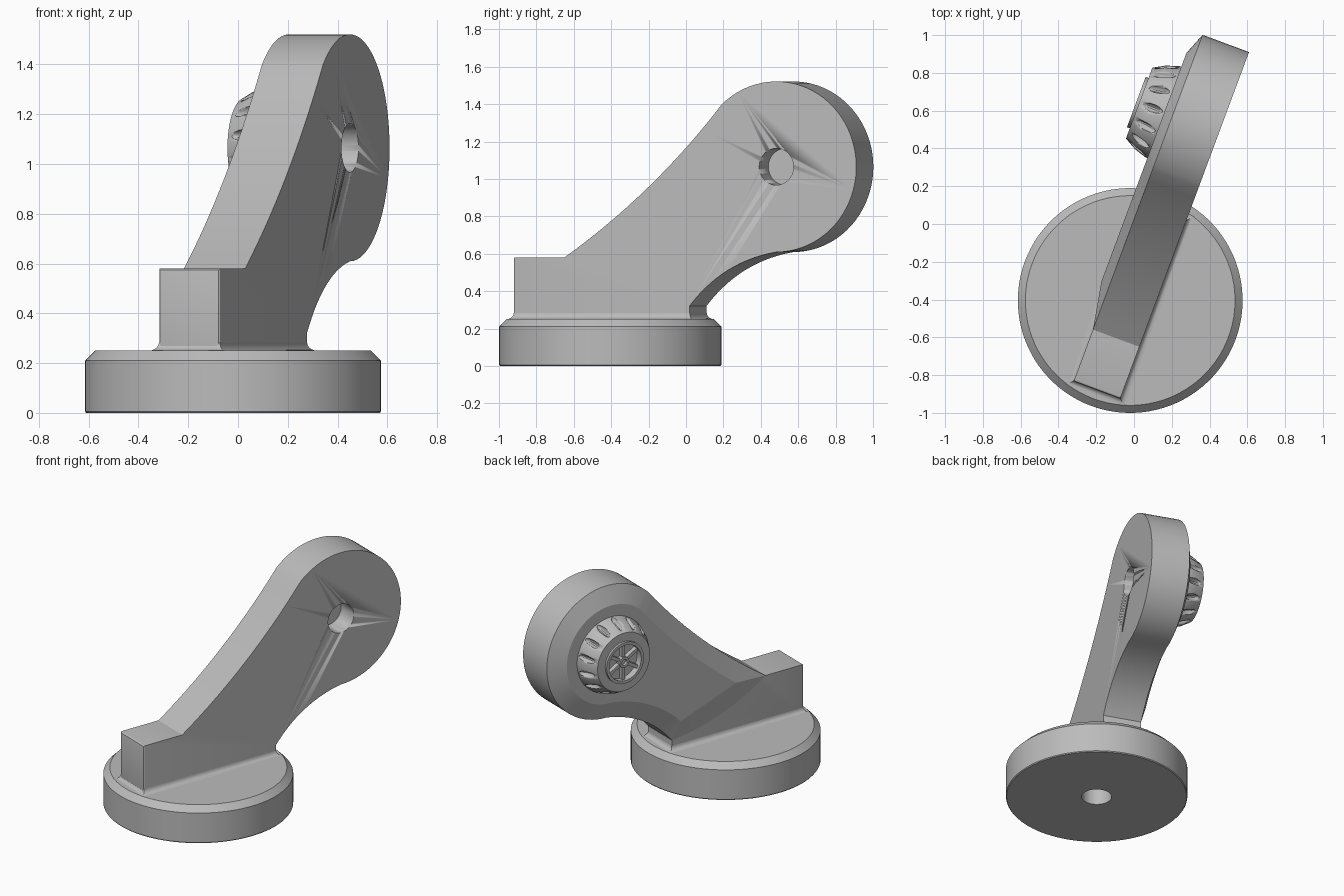
import bpy, bmesh, math
from mathutils import Matrix, Vector

old = bpy.data.objects.get("Cube")
if old:
    bpy.data.objects.remove(old, do_unlink=True)

grey = bpy.data.materials.new("plain grey")
grey.use_nodes = True
COLOUR = (0.5, 0.5, 0.5, 1)
grey.diffuse_color = COLOUR
grey.node_tree.nodes["Principled BSDF"].inputs["Base Color"].default_value = COLOUR

# Local frame: x across the arm, y along the arm, z up
FRAME = Matrix.Translation((-0.02, -0.405, 0)) @ Matrix.Rotation(math.radians(-20.4), 4, 'Z')
HALF, RAISED = 0.131, 0.178
HEAD, HEAD_R, HEAD_Z = 0.996, 0.456, 1.065
HUB = Matrix.Translation((-RAISED, HEAD, HEAD_Z)) @ Matrix.Rotation(-math.pi / 2, 4, 'Y')


def finish(name, bm, place=Matrix(), angle=30):
    bmesh.ops.remove_doubles(bm, verts=bm.verts, dist=1e-5)
    bmesh.ops.recalc_face_normals(bm, faces=bm.faces)
    mesh = bpy.data.meshes.new(name)
    bm.to_mesh(mesh)
    bm.free()
    ob = bpy.data.objects.new(name, mesh)
    bpy.context.collection.objects.link(ob)
    ob.matrix_world = FRAME @ place
    mesh.materials.append(grey)
    bpy.ops.object.select_all(action='DESELECT')
    bpy.context.view_layer.objects.active = ob
    ob.select_set(True)
    bpy.ops.object.shade_smooth_by_angle(angle=math.radians(angle))
    return ob


def lathe(name, profile, place=Matrix(), steps=72):
    bm = bmesh.new()
    verts = [bm.verts.new((r, 0, h)) for r, h in profile]
    edges = [bm.edges.new(pair) for pair in zip(verts, verts[1:])]
    bmesh.ops.spin(bm, geom=verts + edges, cent=(0, 0, 0), axis=(0, 0, 1),
                   angle=math.tau, steps=steps)
    return finish(name, bm, place)


def cut(ob, cutter):
    cutter.hide_render = True
    cutter.hide_viewport = True
    mod = ob.modifiers.new("cut", 'BOOLEAN')
    mod.operation, mod.object, mod.solver = 'DIFFERENCE', cutter, 'EXACT'


def arc(a, b, bow, n=14):
    """Points from a to b, bowed to the left of the direction of travel."""
    a, b = Vector(a), Vector(b)
    d = b - a
    side = Vector((-d.y, d.x)).normalized()
    return [a + d * (i / n) + side * bow * 4 * (i / n) * (1 - i / n) for i in range(n + 1)]


# Base disc with chamfered rim and a blind socket underneath
lathe("base", [(0, 0.15), (0.098, 0.15), (0.098, 0), (0.59, 0), (0.595, 0.006),
               (0.595, 0.21), (0.555, 0.25), (0, 0.25)], steps=96)

# Side outline of the arm: upper edge, round head, lower edge
front, back = Vector((-0.213, 0.58)), Vector((0.5, 0.32))
upper = arc(front, (0.686, 1.40), -0.045)
start, end = math.atan2(1.40 - HEAD_Z, 0.686 - HEAD), -math.pi / 2
head = [Vector((HEAD + HEAD_R * math.cos(t), HEAD_Z + HEAD_R * math.sin(t)))
        for t in (start + (end - start) * i / 48 for i in range(1, 48))]
lower = arc((HEAD, HEAD_Z - HEAD_R), back, -0.055)
rim = upper + head + lower

# Arm slab
bm = bmesh.new()
outline = [Vector((-0.505, 0.24)), Vector((-0.505, 0.58))] + rim + [Vector((0.5, 0.24))]
slab = bm.faces.new([bm.verts.new((-HALF, p.x, p.y)) for p in outline])
made = bmesh.ops.extrude_face_region(bm, geom=[slab])["geom"]
bmesh.ops.translate(bm, verts=[v for v in made if isinstance(v, bmesh.types.BMVert)],
                    vec=(2 * HALF, 0, 0))
block = [e for e in bm.edges if all(v.co.y < -0.5 for v in e.verts)]
bmesh.ops.bevel(bm, geom=block, offset=0.012, segments=3, affect='EDGES', profile=0.5)
arm = finish("arm", bm)
pin = lathe("pin_hole_cutter", [(0, 0), (0.098, 0), (0.098, 0.3), (0, 0.3)],
            Matrix.Translation((-0.01, HEAD, HEAD_Z)) @ Matrix.Rotation(math.pi / 2, 4, 'Y'))
cut(arm, pin)

# Raised pad with a wide chamfer on the arm's left face
INSET = 0.12
slant = (back - front).normalized()
up = Vector((-slant.y, slant.x))
inner = []
for i, p in enumerate(rim):
    t = (rim[min(i + 1, len(rim) - 1)] - rim[max(i - 1, 0)]).normalized()
    inner.append(p + Vector((t.y, -t.x)) * INSET)


def over_slant(p):
    return (p - front).dot(up) - INSET


good = [i for i, p in enumerate(inner) if over_slant(p) > 0]
first, last = good[0], good[-1]


def crossing(a, b):
    return a.lerp(b, over_slant(a) / (over_slant(a) - over_slant(b)))


tip = crossing(inner[first], inner[first - 1]) if first else inner[0]
heel = crossing(inner[last], inner[last + 1]) if last + 1 < len(inner) else inner[-1]
inner = [tip if i < first else heel if i > last else p for i, p in enumerate(inner)]
closing = arc(back, front, 0.0, 10)
sag = arc(back, front, 0.05, 10)
rim_loop = rim + sag[1:-1]
inner_loop = inner + [heel.lerp(tip, i / 10) for i in range(1, 10)]
bm = bmesh.new()
outer_v = [bm.verts.new((-HALF, p.x, p.y)) for p in rim_loop]
inner_v = [bm.verts.new((-RAISED, p.x, p.y)) for p in inner_loop]
for i in range(len(outer_v)):
    j = (i + 1) % len(outer_v)
    bm.faces.new((outer_v[i], outer_v[j], inner_v[j], inner_v[i]))
bmesh.ops.remove_doubles(bm, verts=bm.verts, dist=1e-5)
flat = [e for e in bm.edges if e.is_boundary and all(v.co.x < -RAISED + 1e-4 for v in e.verts)]
bmesh.ops.contextual_create(bm, geom=flat)
finish("raised_pad", bm, angle=12)

# Curved fillet where the arm meets the base
bm = bmesh.new()
rings = []
for k in range(6):
    a = math.pi / 2 * k / 5
    out, z = 0.032 * (1 - math.sin(a)), 0.25 + 0.032 * (1 - math.cos(a))
    rings.append([bm.verts.new((sx * (HALF + out), sy * (0.502 + out), z))
                  for sx, sy in ((1, 1), (-1, 1), (-1, -1), (1, -1))])
for a, b in zip(rings, rings[1:]):
    for i in range(4):
        bm.faces.new((a[i], a[i - 1], b[i - 1], b[i]))
finish("base_fillet", bm)

# Knob: tapered body with a raised lip and a recessed face
knob = lathe("knob", [(0, -0.02), (0.258, -0.02), (0.258, 0.01), (0.235, 0.08), (0.2, 0.142),
                      (0.142, 0.142), (0.142, 0.158), (0.122, 0.158), (0.122, 0.11),
                      (0, 0.11)], HUB)

# Finger grooves around the knob
bm = bmesh.new()
for i in range(14):
    m = (Matrix.Rotation(math.tau * i / 14, 4, 'Z') @ Matrix.Translation((0.243, 0, 0.07))
         @ Matrix.Rotation(math.radians(-20), 4, 'Y') @ Matrix.Diagonal((0.032, 0.022, 0.062, 1)))
    bmesh.ops.create_uvsphere(bm, u_segments=14, v_segments=10, radius=1, matrix=m)
cut(knob, finish("groove_cutter", bm, HUB))

# Spokes and centre boss inside the knob face
bm = bmesh.new()
for i in range(6):
    m = (Matrix.Rotation(math.tau * i / 6, 4, 'Z') @ Matrix.Translation((0.075, 0, 0.122))
         @ Matrix.Diagonal((0.1, 0.022, 0.036, 1)))
    bmesh.ops.create_cube(bm, size=1, matrix=m)
finish("knob_spokes", bm, HUB)
lathe("knob_boss", [(0, 0.1), (0.036, 0.1), (0.036, 0.15), (0.02, 0.15),
                    (0.02, 0.13), (0, 0.13)], HUB, 32)
